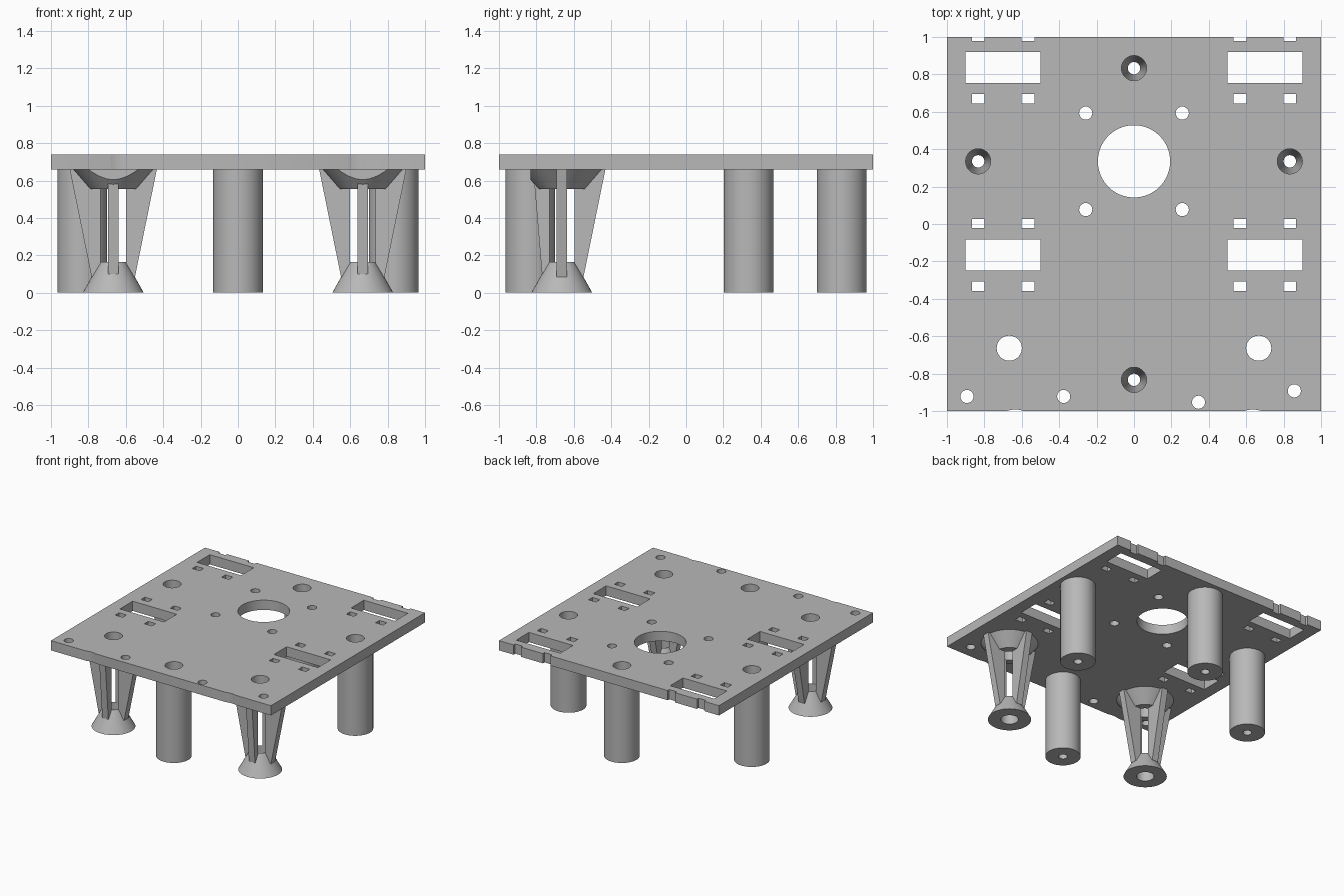
import bpy, bmesh, math
from mathutils import Matrix, Vector

if "Cube" in bpy.data.objects:
    bpy.data.objects.remove(bpy.data.objects["Cube"], do_unlink=True)

UNDER, TOP = 0.66, 0.74     # lower and upper faces of the plate
BORE = 0.067

grey = bpy.data.materials.new("plain_grey")
grey.use_nodes = True
grey.diffuse_color = (0.48, 0.48, 0.48, 1)
grey.node_tree.nodes["Principled BSDF"].inputs["Base Color"].default_value = grey.diffuse_color


def finish(name, bm, loc=(0, 0, 0)):
    bmesh.ops.recalc_face_normals(bm, faces=bm.faces)
    mesh = bpy.data.meshes.new(name)
    bm.to_mesh(mesh)
    bm.free()
    mesh.materials.append(grey)
    ob = bpy.data.objects.new(name, mesh)
    ob.location = loc
    bpy.context.collection.objects.link(ob)
    return ob


def add_box(bm, x, y, z, sx, sy, sz):
    m = Matrix.Translation((x, y, z)) @ Matrix.Diagonal((sx, sy, sz, 1))
    bmesh.ops.create_cube(bm, size=1, matrix=m)


def add_hole(bm, x, y, r, sides=48):
    bmesh.ops.create_cone(bm, cap_ends=True, segments=sides, radius1=r, radius2=r,
                          depth=0.3, matrix=Matrix.Translation((x, y, TOP)))


def lathe(profile, sides=64):
    """Spin a closed (radius, height) outline around the vertical axis."""
    bm = bmesh.new()
    rings = []
    for i in range(sides):
        a = math.tau * i / sides
        rings.append([bm.verts.new((r * math.cos(a), r * math.sin(a), z)) for r, z in profile])
    n = len(profile)
    for i in range(sides):
        a, b = rings[i], rings[(i + 1) % sides]
        for j in range(n):
            k = (j + 1) % n
            bm.faces.new((a[j], b[j], b[k], a[k]))
    return bm


def add_fin(bm, outline, angle, width=0.055):
    """Extrude a (radius, height) outline into a fin pointing at an angle."""
    rot = Matrix.Rotation(angle, 3, 'Z')
    sides = [[bm.verts.new(rot @ Vector((r, s * width / 2, z))) for r, z in outline]
             for s in (-1, 1)]
    for loop in sides:
        bm.faces.new(loop)
    n = len(outline)
    for j in range(n):
        k = (j + 1) % n
        bm.faces.new((sides[0][j], sides[0][k], sides[1][k], sides[1][j]))


parts = []

# Top plate
bm = bmesh.new()
add_box(bm, 0, 0, (UNDER + TOP) / 2, 2, 2, TOP - UNDER)
plate = finish("top_plate", bm)
parts.append(plate)

# Openings through the plate
POSTS = [(0, 0.833), (0, -0.833), (-0.833, 0.335), (0.833, 0.335)]
LEGS = [(-0.667, -0.664), (0.667, -0.664)]
bm = bmesh.new()
add_hole(bm, 0, 0.335, 0.193, 96)
for x, y in POSTS + LEGS:
    add_hole(bm, x, y, BORE, 64)
for x, y in [(-0.893, -0.922), (-0.376, -0.922), (0.345, -0.953), (0.857, -0.892)]:
    add_hole(bm, x, y, 0.035)
for s in (-1, 1):
    for y in (0.077, 0.593):
        add_hole(bm, s * 0.258, y, 0.035)
    add_hole(bm, s * 0.635, -1.125, 0.133, 96)      # shallow front edge scallop
    for y in (0.836, -0.165):
        add_box(bm, s * 0.7, y, TOP, 0.4, 0.166, 0.3)
        for dy in (-0.167, 0.168):
            for x in (0.567, 0.833):
                add_box(bm, s * x, y + dy, TOP, 0.068, 0.05, 0.3)
cutter = finish("plate_cutter", bm)
cutter.hide_render = True
mod = plate.modifiers.new("openings", 'BOOLEAN')
mod.operation, mod.solver, mod.object = 'DIFFERENCE', 'EXACT', cutter
bpy.context.view_layer.update()
cut_mesh = bpy.data.meshes.new_from_object(
    plate.evaluated_get(bpy.context.evaluated_depsgraph_get()))
plate.modifiers.clear()
plate.data = cut_mesh
bpy.data.objects.remove(cutter, do_unlink=True)

# Round posts with a tapering bore
for i, (x, y) in enumerate(POSTS):
    bm = lathe([(0.033, 0), (0.133, 0), (0.133, UNDER), (BORE, UNDER)])
    parts.append(finish(f"post_{i + 1}", bm, (x, y, 0)))

# Finned legs: flared foot, flared collar trimmed at the front, four fins
WIDE = [(BORE, 0.085), (0.116, 0.085), (0.233, UNDER), (BORE, UNDER)]
SLIM = [(BORE, 0.1), (0.106, 0.1), (0.153, UNDER), (BORE, UNDER)]
for side, (x, y) in zip(("right", "left"), LEGS):
    bm = lathe([(BORE, 0), (0.163, 0), (0.07, 0.165), (BORE, 0.165)])
    parts.append(finish(f"{side}_leg_foot", bm, (x, y, 0)))

    bm = lathe([(BORE, 0.555), (0.125, 0.555), (0.215, UNDER), (BORE, UNDER)])
    geom = bm.verts[:] + bm.edges[:] + bm.faces[:]
    cut = bmesh.ops.bisect_plane(bm, geom=geom, plane_co=(0, -0.168, 0),
                                 plane_no=(0, -1, 0), clear_outer=True)
    edges = [e for e in cut["geom_cut"] if isinstance(e, bmesh.types.BMEdge)]
    bmesh.ops.holes_fill(bm, edges=edges)
    parts.append(finish(f"{side}_leg_collar", bm, (x, y, 0)))

    bm = bmesh.new()
    for k in range(4):
        add_fin(bm, SLIM if k == 3 else WIDE, k * math.pi / 2)
    parts.append(finish(f"{side}_leg_fins", bm, (x, y, 0)))

# Smooth the round walls, keep the edges crisp
bpy.ops.object.select_all(action='DESELECT')
for ob in parts:
    ob.select_set(True)
bpy.context.view_layer.objects.active = plate
bpy.ops.object.shade_smooth_by_angle(angle=math.radians(30))
